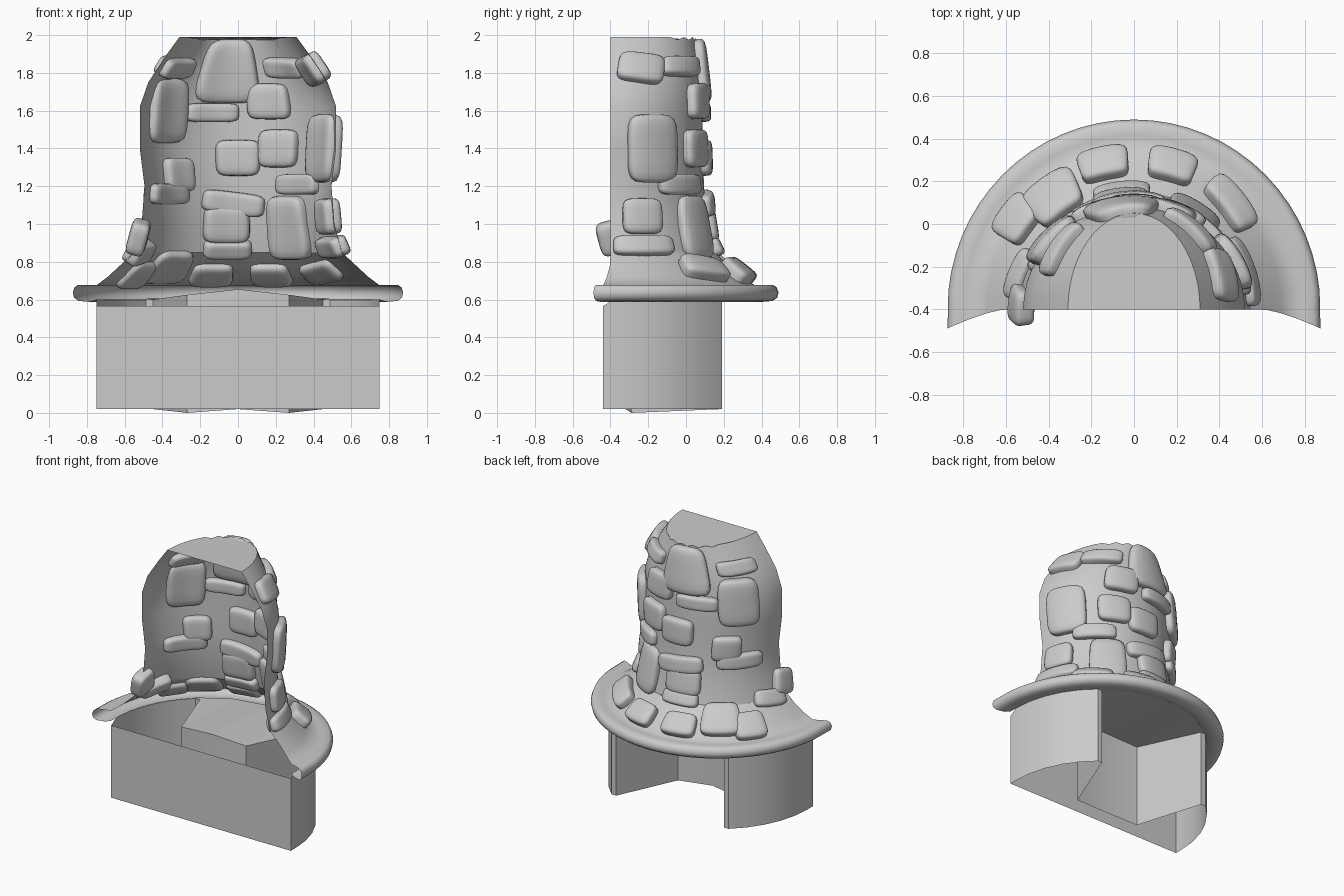
import bpy, bmesh, math
from mathutils import Vector

if "Cube" in bpy.data.objects:
    bpy.data.objects.remove(bpy.data.objects["Cube"])

CY = -0.4  # centre line of the half round tower

# wall profile: z, half width in x, depth in y
PROFILE = [(0.67, .75, .77), (0.78, .625, .63), (0.85, .55, .55), (1.0, .51, .515),
           (1.2, .495, .495), (1.4, .52, .49), (1.62, .52, .485), (1.75, .475, .48),
           (1.88, .39, .465), (1.985, .31, .45)]


def finish(name, bm, smooth=True, angle=40):
    me = bpy.data.meshes.new(name)
    bmesh.ops.recalc_face_normals(bm, faces=bm.faces)
    bm.to_mesh(me)
    bm.free()
    ob = bpy.data.objects.new(name, me)
    bpy.context.collection.objects.link(ob)
    if smooth:
        bpy.ops.object.select_all(action='DESELECT')
        ob.select_set(True)
        bpy.context.view_layer.objects.active = ob
        bpy.ops.object.shade_smooth_by_angle(angle=math.radians(angle))
    return ob


def loft(bm, rows):
    """Join equal-length rows of points with quads; returns vertex rows."""
    vs = [[bm.verts.new(p) for p in r] for r in rows]
    for a, b in zip(vs, vs[1:]):
        for i in range(len(a) - 1):
            bm.faces.new((a[i], a[i + 1], b[i + 1], b[i]))
    return vs


def wall(t, z):
    z = min(max(z, PROFILE[0][0]), PROFILE[-1][0])
    for p, q in zip(PROFILE, PROFILE[1:]):
        if z <= q[0]:
            f = (z - p[0]) / (q[0] - p[0])
            a, b = p[1] + f * (q[1] - p[1]), p[2] + f * (q[2] - p[2])
            return Vector((a * math.cos(t), CY + b * math.sin(t), z))


# tower: open half shell with a flat cap and slightly ragged rim
N = 24
bm = bmesh.new()
rows = [[wall(math.pi * i / N, p[0]) for i in range(N + 1)] for p in PROFILE[2:]]
for i in range(N + 1):
    rows[-1][i].z = 1.99 - (0.015 if 5 < i < 19 and i % 2 else 0)
vs = loft(bm, rows)
bm.faces.new(vs[-1])
finish("tower_shell", bm)

# brim: flared skirt with rolled lip, ends swept forward
BRIM = [(.55, .85, .55), (.625, .78, .63), (.69, .72, .70), (.75, .675, .765), (.80, .677, .815),
        (.845, .678, .86), (.866, .665, .88), (.875, .637, .89), (.868, .61, .883),
        (.845, .593, .86), (.79, .588, .805), (.75, .60, .765)]
bm = bmesh.new()
rows = []
for a, z, b in BRIM:
    row = [Vector((a * math.cos(math.pi * i / 32), CY + b * math.sin(math.pi * i / 32), z))
           for i in range(33)]
    for k in (0, -1):
        row[k].y -= 0.09 * max(0, (a - .6) / .275) ** 1.4
    rows.append(row)
loft(bm, rows)
finish("brim", bm, angle=60)

# base: thin half round plinth wall, open below, with a recess at the back
outline = [(-.75, -.44, .02, .565), (.75, -.44, .02, .565)]
arc = [(.75 * math.cos(math.radians(d)), -.38 + .75 * math.sin(math.radians(d)), .02, .6)
       for d in (0, 10, 20, 30, 40, 49.5)]
recess = [(.45, .19, .02, .6), (.27, -.29, 0, .625), (0, -.32, .02, .655),
          (-.27, -.29, 0, .625), (-.45, .19, .02, .6)]
outline += arc + recess + [(-x, y, b, t) for x, y, b, t in reversed(arc)]
outline.append(outline[0])
bm = bmesh.new()
loft(bm, [[(x, y, b) for x, y, b, t in outline], [(x, y, t) for x, y, b, t in outline]])
bmesh.ops.remove_doubles(bm, verts=bm.verts, dist=1e-5)
finish("base", bm, angle=20)

# ceiling over the recess, reaching out to the brim
bm = bmesh.new()
inner = [(x, y, t) for x, y, b, t in recess]
outer = [(.76 * math.cos(math.radians(d)), CY + .77 * math.sin(math.radians(d)), .605)
         for d in (50, 70, 90, 110, 130)]
loft(bm, [inner, outer])
finish("recess_ceiling", bm, smooth=False)


def stone(name, deg, z, w, h, tilt=0, out=.033, depth=.05):
    """Rounded block bent around the wall and poking through it."""
    bm = bmesh.new()
    bmesh.ops.create_cube(bm, size=2)
    bmesh.ops.subdivide_edges(bm, edges=bm.edges[:], cuts=6, use_grid_fill=True)
    t0, tl, e = math.radians(deg), math.radians(tilt), 0.01
    rad = max((wall(t0 + e, z) - wall(t0 - e, z)).length / (2 * e), .2)
    for v in bm.verts:
        p = v.co
        k = sum(abs(q) ** 5 for q in p) ** .2
        u, s, d = p / k
        u, s = u * w / 2, s * h / 2
        u, s = u * math.cos(tl) - s * math.sin(tl), u * math.sin(tl) + s * math.cos(tl)
        # even width: narrow walls near the top do not pinch the block
        t = t0 - u / rad
        up = (wall(t, z + .05) - wall(t, z - .05)).normalized()
        side = (wall(t + e, z) - wall(t - e, z)).normalized()
        n = side.cross(up).normalized()
        v.co = wall(t, z) + up * s + n * (d * depth + out - depth * .65)
    finish(name, bm, angle=60)


# stones: angle round the wall, height, width, tallness, tilt
STONES = [
    (97, 1.81, .31, .34), (143, 1.83, .28, .11), (52, 1.83, .28, .11), (20, 1.82, .25, .17, 8),
    (138, 1.60, .28, .34), (106, 1.59, .30, .10), (71, 1.65, .24, .19),
    (90, 1.35, .24, .19), (65, 1.40, .23, .20), (27, 1.40, .28, .36), (130, 1.26, .20, .18),
    (141, 1.16, .32, .11), (48, 1.21, .30, .11), (93, 1.11, .34, .12, -7), (97, 1.0, .25, .20),
    (58, .98, .25, .34), (19, 1.04, .21, .19), (19, .88, .33, .11), (96, .87, .26, .10),
    (178, .93, .17, .18, 15), (163, .85, .24, .12, 10),
]
# stones lying on the flared skirt
SKIRT = [
    (102, .735, .23, .17), (75, .735, .22, .17), (47, .75, .28, .15, 12), (126, .775, .26, .24),
    (143, .735, .21, .20),
]
for i, s in enumerate(STONES):
    stone(f"wall_stone_{i + 1:02d}", *s)
for i, s in enumerate(SKIRT):
    stone(f"skirt_stone_{i + 1:02d}", *s, out=.045)
